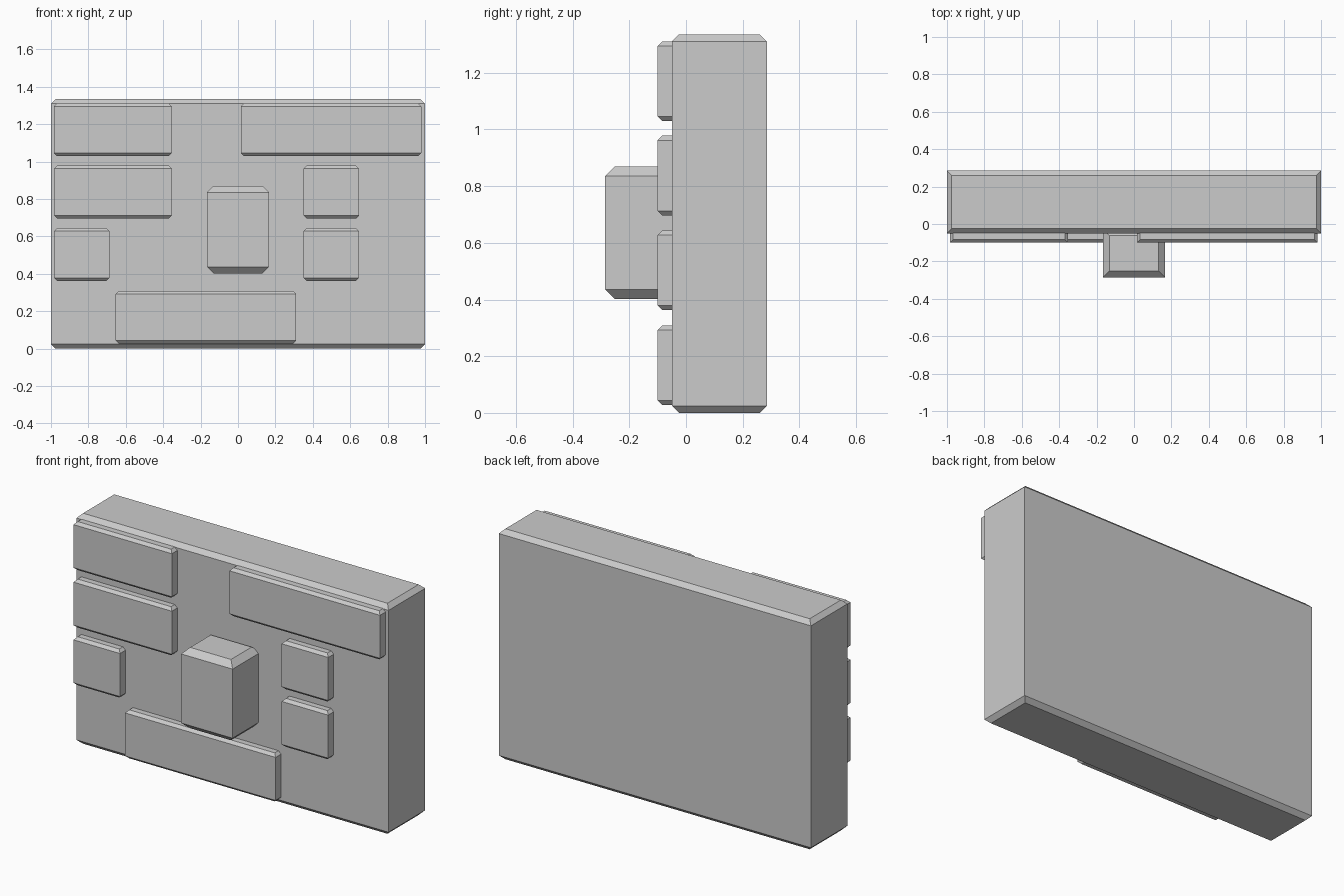
import bpy
import bmesh

if "Cube" in bpy.data.objects:
    bpy.data.objects.remove(bpy.data.objects["Cube"])


def chamfered_block(name, x0, x1, y0, y1, z0, z1, c):
    """Box whose top and bottom rims are chamfered; upright corners stay sharp."""
    bm = bmesh.new()
    rings = []
    for z, d in ((z0, c), (z0 + c, 0), (z1 - c, 0), (z1, c)):
        corners = ((x0 + d, y0 + d), (x1 - d, y0 + d), (x1 - d, y1 - d), (x0 + d, y1 - d))
        rings.append([bm.verts.new((x, y, z)) for x, y in corners])
    for low, high in zip(rings, rings[1:]):
        for i in range(4):
            j = (i + 1) % 4
            bm.faces.new((low[i], low[j], high[j], high[i]))
    bm.faces.new(rings[0][::-1])
    bm.faces.new(rings[-1])
    mesh = bpy.data.meshes.new(name)
    bm.to_mesh(mesh)
    bm.free()
    obj = bpy.data.objects.new(name, mesh)
    bpy.context.collection.objects.link(obj)
    return obj


# Main wall slab
chamfered_block("wall_slab", -1, 1, -0.05, 0.285, 0, 1.335, 0.025)

# Central projecting block
chamfered_block("center_block", -0.165, 0.165, -0.285, -0.028, 0.402, 0.87, 0.034)

# Raised bricks: left edge, width, row bottom
LONG, MEDIUM, SHORT = 0.965, 0.63, 0.298
ROWS = (0.028, 0.363, 0.697, 1.03)
bricks = (
    (-0.984, MEDIUM, ROWS[3]), (0.015, LONG, ROWS[3]),
    (-0.984, MEDIUM, ROWS[2]), (0.35, SHORT, ROWS[2]),
    (-0.984, SHORT, ROWS[1]), (0.35, SHORT, ROWS[1]),
    (-0.654, LONG, ROWS[0]),
)
for n, (x, width, z) in enumerate(bricks, 1):
    chamfered_block(f"raised_brick_{n}", x, x + width, -0.1, -0.02, z, z + 0.281, 0.016)
